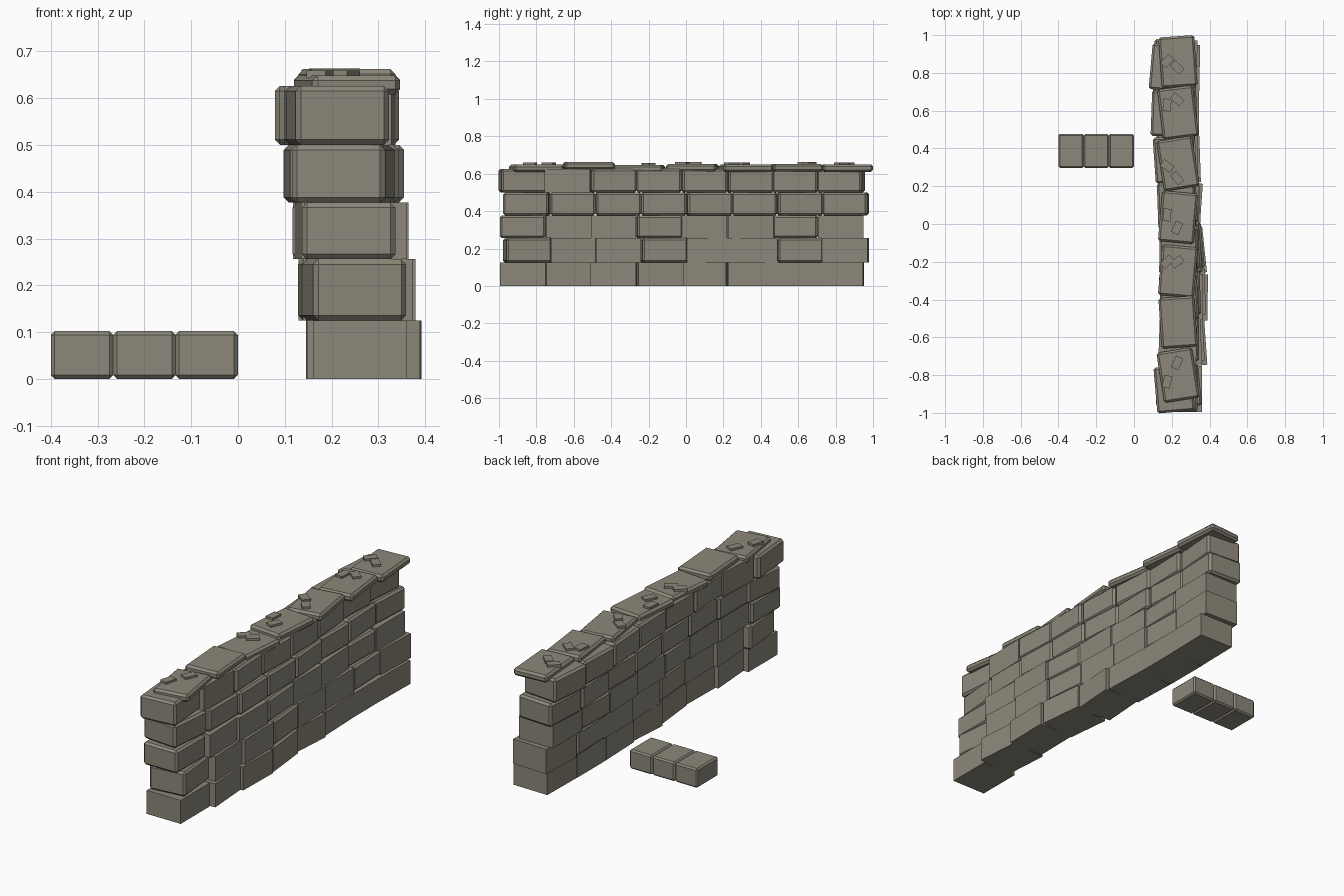
import bpy
from math import radians

cube = bpy.data.objects.get("Cube")
if cube:
    bpy.data.objects.remove(cube, do_unlink=True)

stone = bpy.data.materials.new("warm grey stone")
stone.use_nodes = True
COLOR = (0.265, 0.245, 0.195, 1)
stone.diffuse_color = COLOR
stone.node_tree.nodes["Principled BSDF"].inputs["Base Color"].default_value = COLOR


def block(name, center, size, turn=0, bevel=0.0):
    """Box with optional chamfered edges, turned about z (degrees)."""
    bpy.ops.mesh.primitive_cube_add(size=1, location=center, rotation=(0, 0, radians(turn)))
    ob = bpy.context.object
    ob.name = name
    ob.scale = size
    bpy.ops.object.transform_apply(location=False, rotation=False, scale=True)
    ob.data.materials.append(stone)
    if bevel:
        mod = ob.modifiers.new("chamfer", "BEVEL")
        mod.width = bevel
        mod.segments = 1
    return ob


# Wall courses: the base bulges sideways, the top is straighter and leans
BASE_X = [0.26, 0.28, 0.29, 0.274, 0.256, 0.25, 0.245, 0.248]
TOP_X = [0.213, 0.232, 0.238, 0.235, 0.225, 0.207, 0.192, 0.188]
TURNS = [[0, 4, -1, 6, -4, 2, 0, -1],
         [6, 3, 1, 5, 2, 0, 2, -2],
         [0, 2, 0, 4, 0, 3, -1, 0],
         [-5, 0, 2, 1, 4, -1, 3, -3],
         [5, -2, 3, -1, 2, 4, -2, -5]]
LEVELS = [0, 0.125, 0.256, 0.377, 0.5, 0.626]
LENGTH = 0.243
WIDTH = 0.2

for row, turns in enumerate(TURNS):
    z0, z1 = LEVELS[row], LEVELS[row + 1]
    start = -0.97 if row % 2 else -0.995
    for i, turn in enumerate(turns):
        t = row / 4
        x = BASE_X[i] * (1 - t) + TOP_X[i] * t
        y = start + (i + 0.5) * LENGTH
        # lower courses are mostly sharp cut, upper ones chamfered
        worn = row > 2 or (row > 0 and i % 3 == 0)
        if row == 4 and i == 1:
            worn = False
        block(f"brick_row{row + 1}_{i + 1}", (x, y, (z0 + z1) / 2),
              (WIDTH, LENGTH, z1 - z0), turn, 0.011 if worn else 0)

# Capstones: y, turn, top height
CAPS = [(-0.80, 9, 0.648), (-0.52, 4, 0.662), (-0.25, -5, 0.646), (0.035, -5, 0.652),
        (0.32, 9, 0.65), (0.59, 7, 0.651), (0.86, 4, 0.65)]
for i, (y, turn, top) in enumerate(CAPS):
    block(f"capstone_{i + 1}", (0.233, y, top - 0.02), (0.19, 0.268, 0.04), turn, 0.011)

# Loose chips on the capstones: cap index, two (y, turn) pairs
CHIPS = [(0, (-0.835, 75), (-0.735, 65)), (2, (-0.2, 45), (-0.2, 35)),
         (3, (0.048, 85), (-0.02, 65)), (4, (0.307, -35), (0.243, -50)),
         (5, (0.63, 85), (0.66, -40)), (6, (0.862, 45), (0.83, -45))]
for cap, *pair in CHIPS:
    for x, (y, turn), side in zip((0.175, 0.228), pair, ("a", "b")):
        block(f"chip_{cap + 1}{side}", (x, y, CAPS[cap][2] + 0.003), (0.066, 0.042, 0.016), turn)

# Short row of three spare blocks beside the wall
for i in range(3):
    block(f"spare_block_{i + 1}", (-0.333 + i * 0.133, 0.387, 0.051),
          (0.133, 0.18, 0.102), 0, 0.008)
